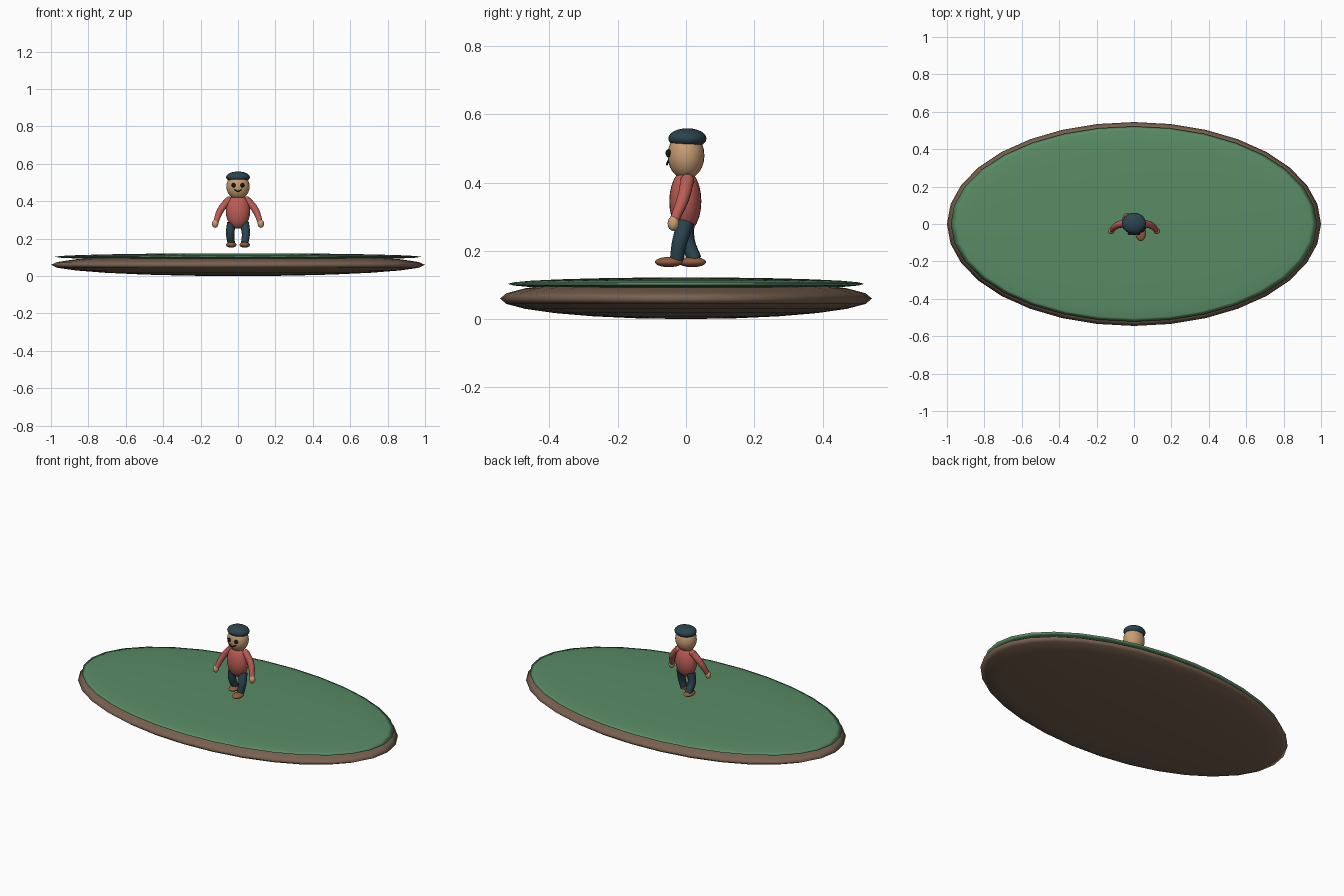
import bpy
import math

if "Cube" in bpy.data.objects:
    bpy.data.objects.remove(bpy.data.objects["Cube"])


def material(name, rgb):
    m = bpy.data.materials.new(name)
    m.diffuse_color = (*rgb, 1)
    m.use_nodes = True
    m.node_tree.nodes["Principled BSDF"].inputs["Base Color"].default_value = m.diffuse_color
    return m


GRASS = material("grass green", (0.10, 0.26, 0.13))
SOIL = material("soil brown", (0.19, 0.12, 0.08))
SHIRT = material("shirt red", (0.50, 0.11, 0.09))
SKIN = material("skin tan", (0.58, 0.34, 0.17))
NAVY = material("dark teal", (0.024, 0.058, 0.078))
SHOE = material("shoe brown", (0.28, 0.11, 0.05))
BLACK = material("near black", (0.008, 0.008, 0.009))


def finish(obj, name, mat):
    obj.name = name
    obj.data.materials.clear()
    obj.data.materials.append(mat)
    for p in obj.data.polygons:
        p.use_smooth = True
    return obj


def ellipsoid(name, loc, radii, mat, segments=24, rings=12):
    bpy.ops.mesh.primitive_uv_sphere_add(segments=segments, ring_count=rings,
                                         radius=1, location=loc)
    obj = bpy.context.object
    obj.scale = radii
    bpy.ops.object.transform_apply(location=False, rotation=False, scale=True)
    return finish(obj, name, mat)


def tube(name, points, radius, mat):
    # Points are (x, y, z, radius factor)
    curve = bpy.data.curves.new(name, 'CURVE')
    curve.dimensions = '3D'
    curve.bevel_depth = radius
    curve.bevel_resolution = 3
    curve.resolution_u = 6
    curve.use_fill_caps = True
    spline = curve.splines.new('BEZIER')
    spline.bezier_points.add(len(points) - 1)
    for bp, (x, y, z, r) in zip(spline.bezier_points, points):
        bp.co = (x, y, z)
        bp.radius = r
        bp.handle_left_type = bp.handle_right_type = 'AUTO'
    obj = bpy.data.objects.new(name, curve)
    bpy.context.collection.objects.link(obj)
    bpy.ops.object.select_all(action='DESELECT')
    obj.select_set(True)
    bpy.context.view_layer.objects.active = obj
    bpy.ops.object.convert(target='MESH')
    return finish(bpy.context.object, name, mat)


# Island: soil lens with a thinner grass lens on top
ellipsoid("soil_base", (0, 0, 0.06), (1.0, 0.545, 0.06), SOIL, 32, 12)
ellipsoid("grass_top", (0, 0, 0.103), (0.98, 0.522, 0.019), GRASS, 32, 12)

# Body, head and cap
ellipsoid("torso", (0, -0.002, 0.345), (0.065, 0.047, 0.092), SHIRT)
ellipsoid("head", (0, 0, 0.479), (0.062, 0.054, 0.07), SKIN)
ellipsoid("cap", (0, 0.004, 0.529), (0.064, 0.056, 0.03), NAVY)

# Face
tube("mouth", [(-0.02, -0.052, 0.463, 1), (0, -0.056, 0.453, 1),
               (0.02, -0.052, 0.463, 1)], 0.003, BLACK)

for s, side in ((-1, "left"), (1, "right")):
    ellipsoid(side + "_eye", (s * 0.023, -0.051, 0.486),
              (0.011, 0.009, 0.012), BLACK, 16, 8)

    # Arms bow outward and swing slightly forward
    tube(side + "_arm", [(s * 0.048, 0.004, 0.408, 1.1),
                         (s * 0.092, -0.008, 0.355, 1),
                         (s * 0.119, -0.035, 0.288, 0.75)], 0.0185, SHIRT)
    ellipsoid(side + "_shoulder", (s * 0.048, 0.004, 0.406),
              (0.02, 0.02, 0.02), SHIRT, 16, 8)
    ellipsoid(side + "_hand", (s * 0.122, -0.037, 0.28),
              (0.017, 0.017, 0.022), SKIN, 16, 8)

    # Walking pose: one leg forward, the other back
    stride = -0.027 if s > 0 else 0.026
    knee = -0.018 if s > 0 else 0.004
    tube(side + "_leg", [(s * 0.034, 0.0, 0.285, 1.1),
                         (s * 0.042, knee, 0.228, 1),
                         (s * 0.036, stride, 0.175, 0.9)], 0.0225, NAVY)
    foot_y = -0.05 if s > 0 else 0.018
    ellipsoid(side + "_shoe", (s * 0.036, foot_y, 0.167),
              (0.028, 0.041, 0.015), SHOE)
